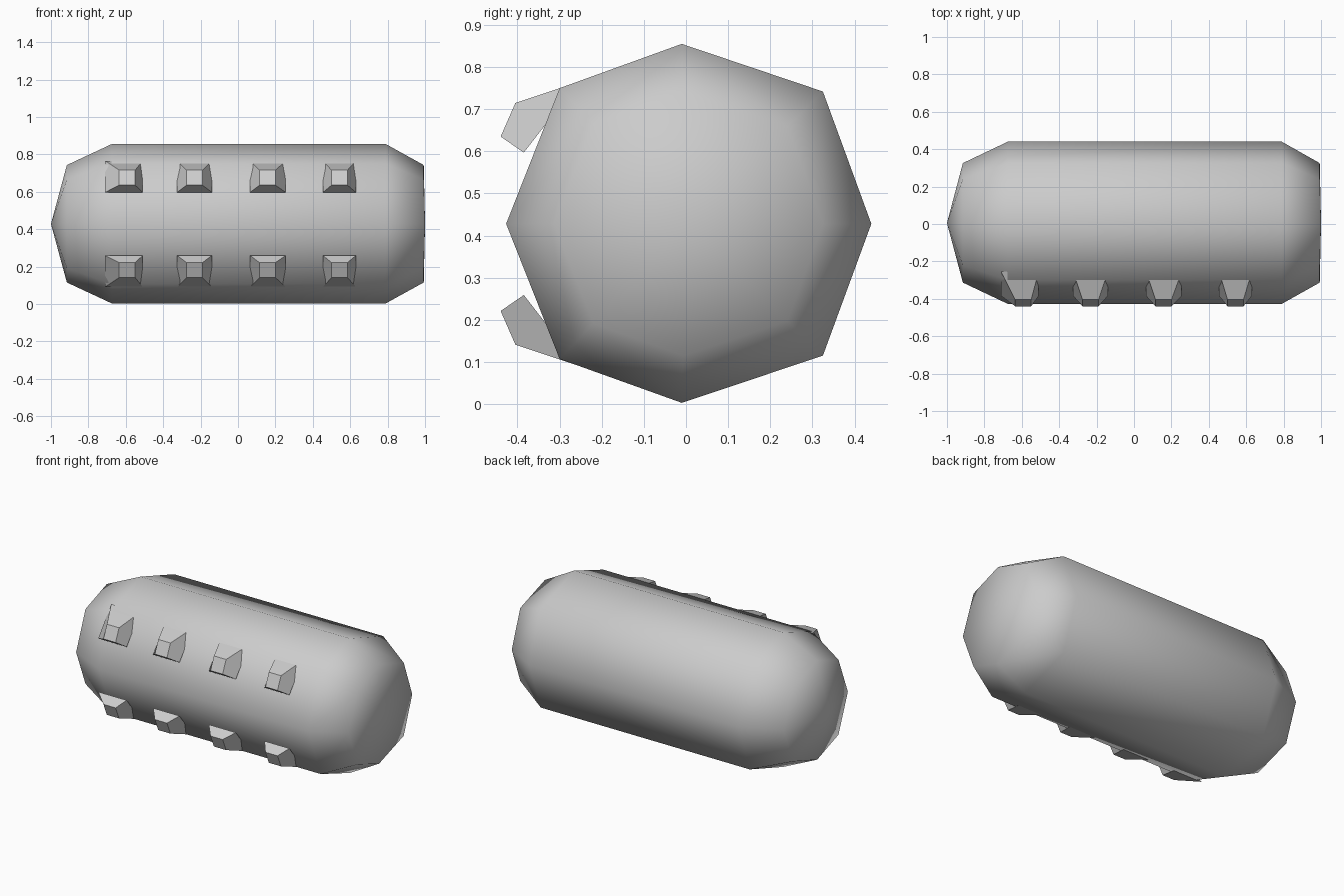
import bpy

if "Cube" in bpy.data.objects:
    bpy.data.objects.remove(bpy.data.objects["Cube"])

CY, CZ = 0.005, 0.428


def make_object(name, verts, faces, smooth):
    mesh = bpy.data.meshes.new(name)
    mesh.from_pydata(verts, [], faces)
    mesh.validate()
    for p in mesh.polygons:
        p.use_smooth = smooth
    obj = bpy.data.objects.new(name, mesh)
    bpy.context.collection.objects.link(obj)
    # consistent outward normals
    bpy.context.view_layer.objects.active = obj
    obj.select_set(True)
    bpy.ops.object.mode_set(mode='EDIT')
    bpy.ops.mesh.select_all(action='SELECT')
    bpy.ops.mesh.normals_make_consistent(inside=False)
    bpy.ops.object.mode_set(mode='OBJECT')
    obj.select_set(False)
    return obj


# Eight-sided capsule body: cross-section (y, z) swept through rings (x, scale)
section = [(-0.01, 0.855), (0.325, 0.742), (0.44, 0.428), (0.325, 0.115),
           (-0.01, 0.003), (-0.30, 0.107), (-0.427, 0.428), (-0.30, 0.75)]
rings = [(-0.915, 0.737), (-0.675, 1.0), (0.79, 1.0), (0.993, 0.737)]
n = len(section)
verts = [(x, CY + (y - CY) * s, CZ + (z - CZ) * s)
         for x, s in rings for y, z in section]
faces = [(r * n + i, r * n + (i + 1) % n, (r + 1) * n + (i + 1) % n, (r + 1) * n + i)
         for r in range(len(rings) - 1) for i in range(n)]
# Rounded left end and nearly flat right end
left, right = len(verts), len(verts) + 1
verts += [(-1.0, CY, CZ), (1.0, CY, CZ)]
last = (len(rings) - 1) * n
for i in range(n):
    j = (i + 1) % n
    faces += [(left, j, i), (right, last + i, last + j)]
make_object("body", verts, faces, True)


# Tapered studs: a square tip on a wider foot sunk into the body
def stud(name, base, tip, flip):
    def quad(x0, x1, bottom, top):
        return [(x0, *bottom), (x1, *bottom), (x1, *top), (x0, *top)]
    v = (quad(*base, (-0.385, 0.597), (-0.255, 0.765))
         + quad(*tip, (-0.44, 0.635), (-0.405, 0.715)))
    if flip:
        v = [(x, y, 2 * CZ - z) for x, y, z in v]
    f = [(0, 1, 2, 3), (4, 5, 6, 7)] + [(i, (i + 1) % 4, 4 + (i + 1) % 4, 4 + i)
                                        for i in range(4)]
    make_object(name, v, f, False)


# Four studs in each row; the lower row mirrors the upper one
spans = [((-0.71, -0.51), (-0.635, -0.55)), ((-0.325, -0.14), (-0.275, -0.19)),
         ((0.065, 0.255), (0.115, 0.20)), ((0.455, 0.63), (0.50, 0.585))]
for k, (base, tip) in enumerate(spans, 1):
    stud(f"upper_stud_{k}", base, tip, False)
    stud(f"lower_stud_{k}", base, tip, True)
